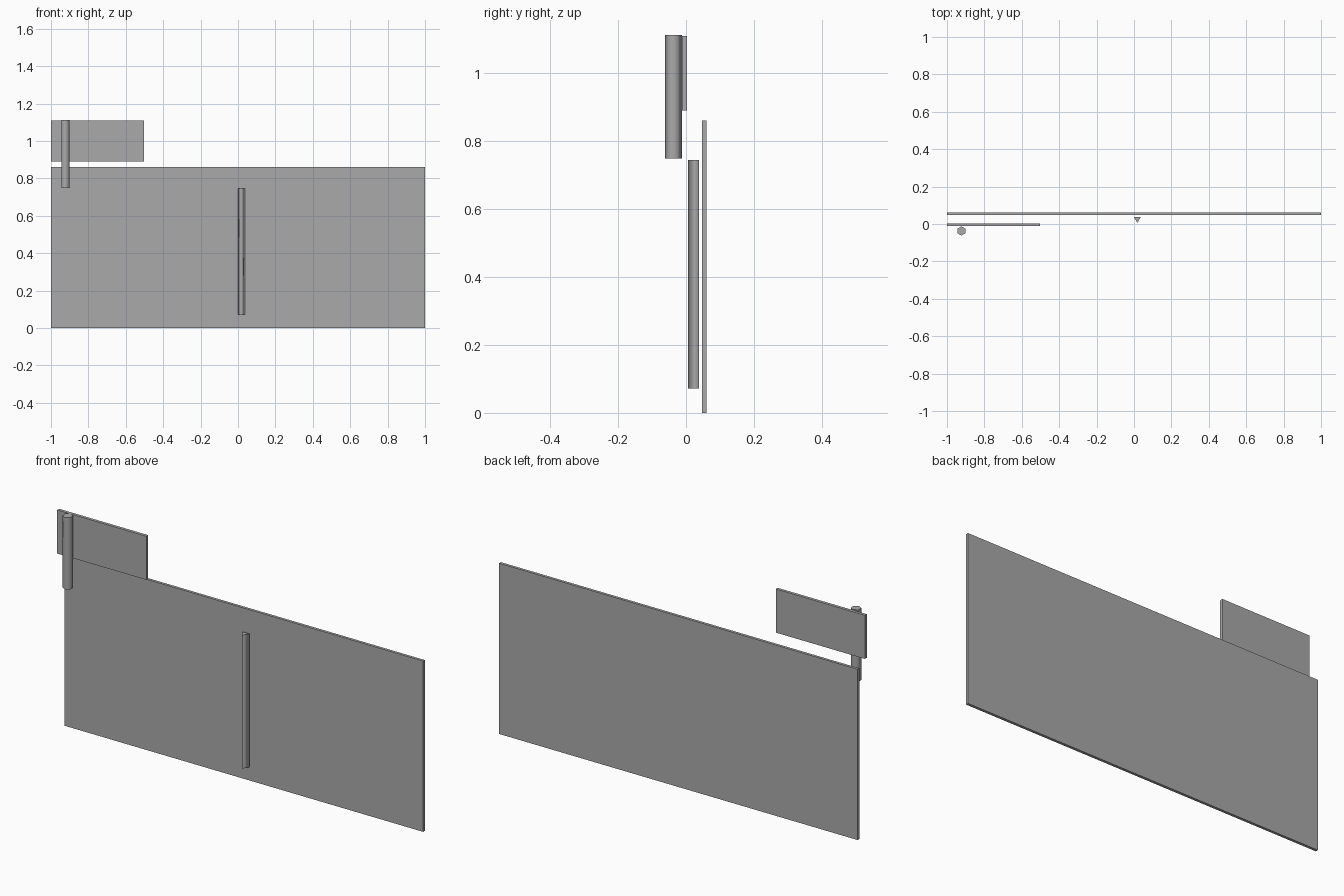
import bpy
import math

cube = bpy.data.objects.get("Cube")
if cube:
    bpy.data.objects.remove(cube, do_unlink=True)

# Single plain grey for every part
grey = bpy.data.materials.new("plain_grey")
grey.use_nodes = True
COLOUR = (0.4, 0.4, 0.4, 1)
grey.diffuse_color = COLOUR
grey.node_tree.nodes["Principled BSDF"].inputs["Base Color"].default_value = COLOUR


def board(name, low, high):
    """Thin box between two opposite corners."""
    centre = [(a + b) / 2 for a, b in zip(low, high)]
    bpy.ops.mesh.primitive_cube_add(size=1, location=centre)
    obj = bpy.context.object
    obj.name = name
    obj.scale = [b - a for a, b in zip(low, high)]
    bpy.ops.object.transform_apply(location=False, rotation=False, scale=True)
    obj.data.materials.append(grey)


def rod(name, sides, radius, x, y, bottom, top, turn=0):
    """Upright prism with rounded shading on the sides and flat caps."""
    bpy.ops.mesh.primitive_cylinder_add(
        vertices=sides, radius=radius, depth=top - bottom,
        location=(x, y, (bottom + top) / 2), rotation=(0, 0, turn))
    obj = bpy.context.object
    obj.name = name
    bpy.ops.object.transform_apply(location=False, rotation=True, scale=False)
    mesh = obj.data
    mesh.materials.append(grey)
    for face in mesh.polygons:
        face.use_smooth = abs(face.normal.z) < 0.5
    for edge in mesh.edges:
        a, b = (mesh.vertices[i].co.z for i in edge.vertices)
        edge.use_edge_sharp = abs(a - b) < 0.001


# Large back panel and small raised plate
board("main_panel", (-1, 0.047, 0), (1, 0.061, 0.861))
board("upper_plate", (-1, -0.012, 0.891), (-0.503, 0.003, 1.111))

# Six-sided post on the plate and three-sided bar on the panel
rod("upper_post", 6, 0.0245, -0.923, -0.037, 0.75, 1.113)
rod("middle_bar", 3, 0.0213, 0.018, 0.027, 0.072, 0.745, math.pi)
